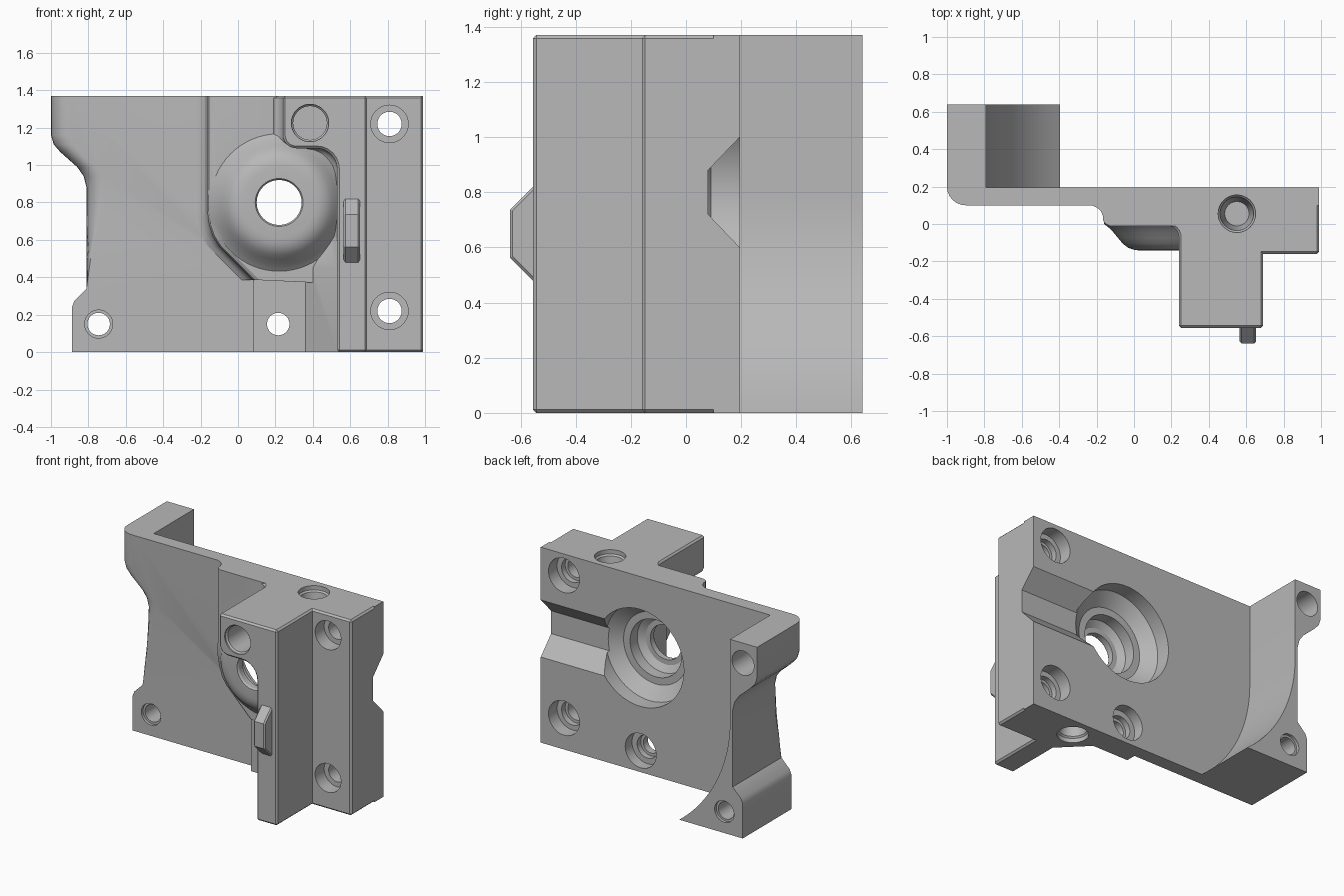
import bpy, bmesh
from math import sin, cos, pi, sqrt, radians

old = bpy.data.objects.get("Cube")
if old:
    bpy.data.objects.remove(old)

grey = bpy.data.materials.new("plain_grey")
grey.use_nodes = True
grey.diffuse_color = (0.48, 0.48, 0.48, 1)
grey.node_tree.nodes["Principled BSDF"].inputs["Base Color"].default_value = (0.48, 0.48, 0.48, 1)

H = 1.37            # height
CX, CZ = 0.22, 0.8  # centre of the main bore


def loft(name, rings, chamfer=0):
    """Closed solid through rings that have equal point counts."""
    bm = bmesh.new()
    loops = [[bm.verts.new(p) for p in ring] for ring in rings]
    n = len(loops[0])
    for a, b in zip(loops, loops[1:]):
        for i in range(n):
            j = (i + 1) % n
            bm.faces.new((a[i], a[j], b[j], b[i]))
    bm.faces.new(loops[0])
    bm.faces.new(loops[-1])
    bmesh.ops.recalc_face_normals(bm, faces=bm.faces)
    if chamfer:
        sharp = [e for e in bm.edges if e.calc_face_angle_signed() > 0.9]
        bmesh.ops.bevel(bm, geom=sharp, offset=chamfer, segments=1,
                        profile=0.5, affect='EDGES', clamp_overlap=True)
    mesh = bpy.data.meshes.new(name)
    bm.to_mesh(mesh)
    bm.free()
    mesh.materials.append(grey)
    ob = bpy.data.objects.new(name, mesh)
    bpy.context.collection.objects.link(ob)
    return ob


def box(name, x0, x1, y0, y1, z0, z1, chamfer=0):
    base = [(x0, y0), (x1, y0), (x1, y1), (x0, y1)]
    return loft(name, [[(x, y, z) for x, y in base] for z in (z0, z1)], chamfer)


def lathe(name, profile, a, b, axis='Y', n=48):
    """Solid of revolution; profile holds (radius, position along axis)."""
    rings = []
    for r, h in profile:
        circle = [(a + r * cos(2 * pi * i / n), b + r * sin(2 * pi * i / n)) for i in range(n)]
        rings.append([(u, h, v) if axis == 'Y' else (u, v, h) for u, v in circle])
    return loft(name, rings)


def arc(cx, cz, r, start, end, n=6):
    return [(cx + r * cos(radians(start + (end - start) * i / n)),
             cz + r * sin(radians(start + (end - start) * i / n))) for i in range(n + 1)]


adds, cuts = [], []

# Plate and side wall as one solid, front left edge rounded
side = [(-1, H), (-1, 1.16), (-0.985, 1.11), (-0.95, 1.07), (-0.86, 0.99), (-0.825, 0.94),
        (-0.81, 0.88), (-0.81, 0.7), (-0.81, 0.5), (-0.81, 0.34), (-0.875, 0.275),
        (-0.888, 0.24), (-0.888, 0)]


def body_ring(y, shift):
    ring = [(x + shift * min(1, max(0, (z - 0.4) / 0.45)), y, z) for x, z in side]
    return ring + [(0.99, y, 0), (0.99, y, H)]


corner = [radians(15 * i) for i in range(7)]
body = loft("bracket_body", [body_ring(0.1 + 0.1 * (1 - cos(t)), 0.1 * (1 - sin(t))) for t in corner]
            + [body_ring(0.64, 0)])

# Hollow behind the plate, leaving the wall with its curved inside
R = 1.01
hollow = [(CX - sqrt(R * R - (CZ - z) ** 2), z) for z in [CZ - 0.05 * i for i in range(18)]]
hollow += [(1.3, -0.05), (1.3, 1.6), (-0.79, 1.6)]
cuts.append(loft("hollow_cutter", [[(x, y, z) for x, z in hollow] for y in (0.195, 0.9)]))

# Raised pad with a filleted left edge
pad_edge = [(-0.165, H), (-0.165, 0.76), (-0.155, 0.68), (-0.135, 0.62), (-0.1, 0.565),
            (-0.05, 0.515), (0.08, 0.385)]
pad_steps = [(0.15, -0.06), (0.1, -0.06), (0.085, -0.03), (0.07, -0.012), (0.04, 0),
             (0.02, 0), (0.002, 0.01), (-0.01, 0.035)]
adds.append(loft("raised_pad", [[(x + s, y, z) for x, z in pad_edge]
                                + [(0.5, y, 0.385 - s * 0.5), (0.5, y, H)] for y, s in pad_steps]))

# Foot below the pad and the sloped web beside it
adds.append(box("foot", 0.08, 0.6, 0.03, 0.15, 0, 0.42))
web = [(0.36, 0.03), (0.54, -0.15), (0.6, -0.1), (0.6, 0.1), (0.36, 0.1)]
adds.append(loft("web", [[(0.57 + (x - 0.57) * s, y * s, z) for x, y in web]
                         for z, s in ((0, 1), (0.45, 1), (0.64, 0.4))]))

# Domed boss around the bore
adds.append(lathe("dome", [(0.38, 0.04), (0.38, 0), (0.355, -0.02), (0.33, -0.045), (0.305, -0.075),
                           (0.28, -0.105), (0.25, -0.128), (0.22, -0.138), (0.19, -0.142)], CX, CZ, n=64))

# Tall front block with a rounded cut-away and a base fillet
block_edge = [(0.24, H)] + arc(0.31, 1.16, 0.07, 180, 270) + arc(0.42, 0.98, 0.11, 90, 0) + [(0.53, 0)]


def block_ring(y, s):
    ring = [(x - s, y, z - s if 0 < z < H else z) for x, z in block_edge]
    return ring + [(0.69, y, 0), (0.69, y, H)]


fillet = [block_ring(-0.01 - 0.06 * (1 - cos(t)), 0.06 * (1 - sin(t))) for t in corner]
adds.append(loft("front_block", [block_ring(0.1, 0.06)] + fillet + [block_ring(-0.555, 0)], 0.012))

# Side rail with the mounting holes
adds.append(box("side_rail", 0.55, 0.99, -0.16, 0.15, 0, H, 0.012))

# Stepped bore and the groove leading to it from the side
cuts.append(lathe("bore_cutter", [(0.34, 0.3), (0.34, 0.09), (0.25, 0.02), (0.2, 0.02), (0.2, -0.06),
                                  (0.155, -0.09), (0.12, -0.09), (0.12, -0.13), (0.14, -0.16)], CX, CZ, n=64))
groove = [(0.24, 0.553), (0.08, 0.72), (0.08, 0.88), (0.24, 1.047)]
cuts.append(loft("groove_cutter", [[(x, y, z) for y, z in groove] for x in (0.4, 1.2)]))

# Screw holes
for z in (0.22, 1.22):
    cuts.append(lathe("rail_hole_cutter", [(0.1, -0.25), (0.1, -0.06), (0.065, -0.06), (0.065, 0.06),
                                           (0.085, 0.06), (0.085, 0.1), (0.12, 0.1), (0.12, 0.25)], 0.81, z))
cuts.append(lathe("foot_hole_cutter", [(0.06, -0.1), (0.06, 0.08), (0.08, 0.08), (0.08, 0.12),
                                       (0.12, 0.12), (0.12, 0.25)], 0.215, 0.15))
cuts.append(lathe("wall_hole_cutter", [(0.075, 0), (0.075, 0.12), (0.06, 0.12), (0.06, 0.62),
                                       (0.075, 0.62), (0.075, 0.75)], -0.745, 0.15))
cuts.append(lathe("wall_top_hole_cutter", [(0.085, 0.75), (0.085, 0.4)], -0.89, 1.23))
cuts.append(lathe("block_hole_cutter", [(0.1, -0.7), (0.1, -0.545), (0.09, -0.535), (0.09, -0.3)], 0.385, 1.225))
for end, d in ((H, -1), (0, 1)):
    cuts.append(lathe("end_hole_cutter", [(0.1, end - 0.1 * d), (0.1, end + 0.03 * d), (0.09, end + 0.04 * d),
                                          (0.065, end + 0.2 * d)], 0.55, 0.055, 'Z'))

# Join the solids, then cut
for parts, op in ((adds, 'UNION'), (cuts, 'DIFFERENCE')):
    for part in parts:
        part.hide_render = True
        mod = body.modifiers.new(part.name, 'BOOLEAN')
        mod.operation = op
        mod.solver = 'EXACT'
        mod.object = part
bpy.context.view_layer.update()
graph = bpy.context.evaluated_depsgraph_get()
solid = bpy.data.meshes.new_from_object(body.evaluated_get(graph))
body.modifiers.clear()
body.data = solid
for part in adds + cuts:
    bpy.data.objects.remove(part)

# Locating tab on the front of the block
tab_side = [(-0.54, 0.47), (-0.555, 0.48), (-0.638, 0.563), (-0.638, 0.737), (-0.555, 0.82), (-0.54, 0.83)]
tab = loft("locating_tab", [[(x, y, z) for y, z in tab_side] for x in (0.565, 0.652)], 0.012)

bpy.ops.object.select_all(action='DESELECT')
body.select_set(True)
bpy.context.view_layer.objects.active = body
bpy.ops.object.shade_smooth_by_angle(angle=radians(28))
